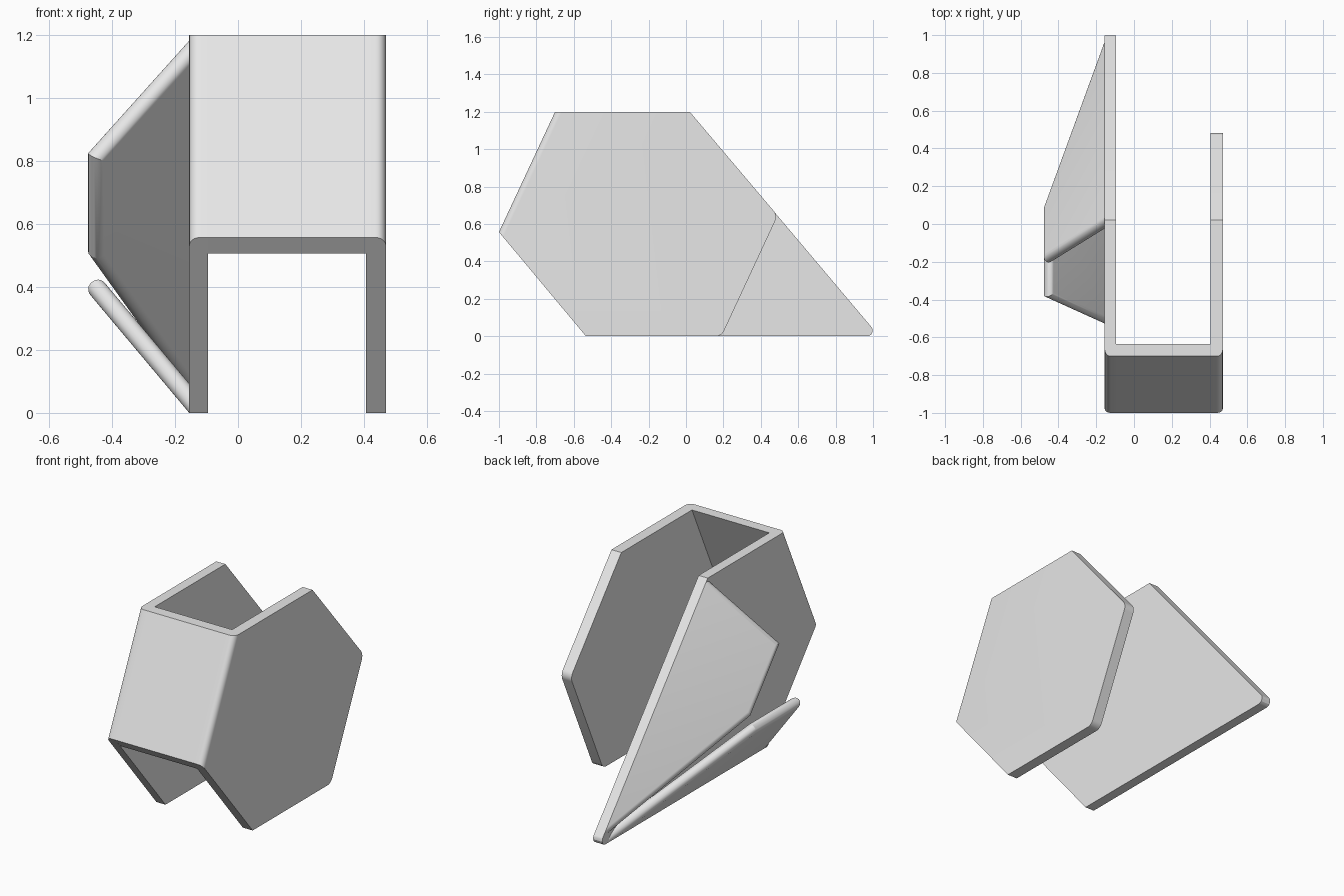
import bpy, bmesh, math
from mathutils import Vector

if "Cube" in bpy.data.objects:
    bpy.data.objects.remove(bpy.data.objects["Cube"])

grey = bpy.data.materials.new("light_grey")
grey.diffuse_color = (0.8, 0.8, 0.8, 1)
grey.use_nodes = True
grey.node_tree.nodes["Principled BSDF"].inputs["Base Color"].default_value = grey.diffuse_color

# Shared dimensions
X_LEFT, X_RIGHT, T = -0.155, 0.47, 0.059
TIP = Vector((1.033, 0))            # where slanted rear line meets the floor (y, z)
TOP_BACK = Vector((0.02, 1.2))
FRONT_TOP, FRONT_LOW, BASE_FRONT = (-0.7, 1.2), (-1.0, 0.557), (-0.535, 0.0)


def finish(bm, name):
    bmesh.ops.recalc_face_normals(bm, faces=bm.faces)
    me = bpy.data.meshes.new(name)
    bm.to_mesh(me)
    bm.free()
    me.materials.append(grey)
    ob = bpy.data.objects.new(name, me)
    bpy.context.collection.objects.link(ob)
    bpy.ops.object.select_all(action='DESELECT')
    ob.select_set(True)
    bpy.context.view_layer.objects.active = ob
    bpy.ops.object.shade_smooth_by_angle(angle=math.radians(24))
    return ob


def prism(points, place, t0, t1):
    """Extrude a 2D outline between two depths; place maps (a, b, t) to 3D."""
    bm = bmesh.new()
    rings = [[bm.verts.new(place(p[0], p[1], t)) for p in points] for t in (t0, t1)]
    bm.faces.new(rings[0])
    bm.faces.new(rings[1][::-1])
    n = len(points)
    for i in range(n):
        j = (i + 1) % n
        bm.faces.new((rings[0][i], rings[0][j], rings[1][j], rings[1][i]))
    return bm, rings


def fillet(points, radii, seg=7):
    """Round the corners of an outline that have a radius."""
    out, n = [], len(points)
    for i, p in enumerate(points):
        p, r = Vector(p), radii[i]
        if not r:
            out.append(p)
            continue
        a = (Vector(points[i - 1]) - p).normalized()
        b = (Vector(points[(i + 1) % n]) - p).normalized()
        half = a.angle(b) / 2
        c = p + (a + b).normalized() * (r / math.sin(half))
        start = p + a * (r / math.tan(half)) - c
        end = p + b * (r / math.tan(half)) - c
        for k in range(seg + 1):
            f = k / seg
            out.append(c + (start.lerp(end, f)).normalized() * r
                       if 0 < k < seg else c + (start if k == 0 else end))
    return out


def yz(a, b, t):
    return (t, a, b)


def wall(name, outline, radii, x_out, x_in):
    """Side wall with its outer front fold rounded."""
    pts = fillet(outline, radii)
    bm, rings = prism(pts, yz, x_out, x_in)
    fold = bm.edges.get((rings[0][0], rings[0][-1]))
    bmesh.ops.bevel(bm, geom=[fold], offset=0.032, segments=6, profile=0.5,
                    affect='EDGES')
    return finish(bm, name)


# Side walls: outline starts at the front top and ends at the front low corner
wall("left_wall",
     [FRONT_TOP, TOP_BACK, TIP, BASE_FRONT, FRONT_LOW],
     [0, 0, 0.03, 0, 0], X_LEFT, X_LEFT + T)
wall("right_wall",
     [FRONT_TOP, TOP_BACK, (0.49, 0.645), (0.19, 0.0), BASE_FRONT, FRONT_LOW],
     [0, 0, 0.05, 0.05, 0, 0], X_RIGHT, X_RIGHT - T - 0.005)

# Sloping front plate between the walls
bm, _ = prism([FRONT_TOP, (-0.635, 1.2), (-0.958, 0.507), FRONT_LOW], yz,
              X_LEFT + T, X_RIGHT - T - 0.005)
finish(bm, "front_plate")


def flap(name, u, n):
    """Folded flap hinged along u from the tip, leaning out from the left wall."""
    ca, sa = math.cos(math.radians(50)), math.sin(math.radians(50))

    def place(s, w, t):
        p = TIP + u * s + n * (sa * w + ca * t)
        return (X_LEFT - ca * w + sa * t, p.x, p.y)

    outline = [(0.06, 0), (1.568, 0), (1.418, 0.517), (1.0, 0.517)]
    bm, rings = prism(outline, place, 0, 0.06)
    # Fully rounded free edges
    free = [bm.edges.get((r[i], r[(i + 1) % 4])) for r in rings for i in (1, 2, 3)]
    bmesh.ops.bevel(bm, geom=free, offset=0.028, segments=6, profile=0.5,
                    affect='EDGES')
    return finish(bm, name)


slope = (TOP_BACK - TIP).normalized()
flap("upper_flap", slope, Vector((-slope.y, slope.x)))
flap("lower_flap", Vector((-1, 0)), Vector((0, 1)))
